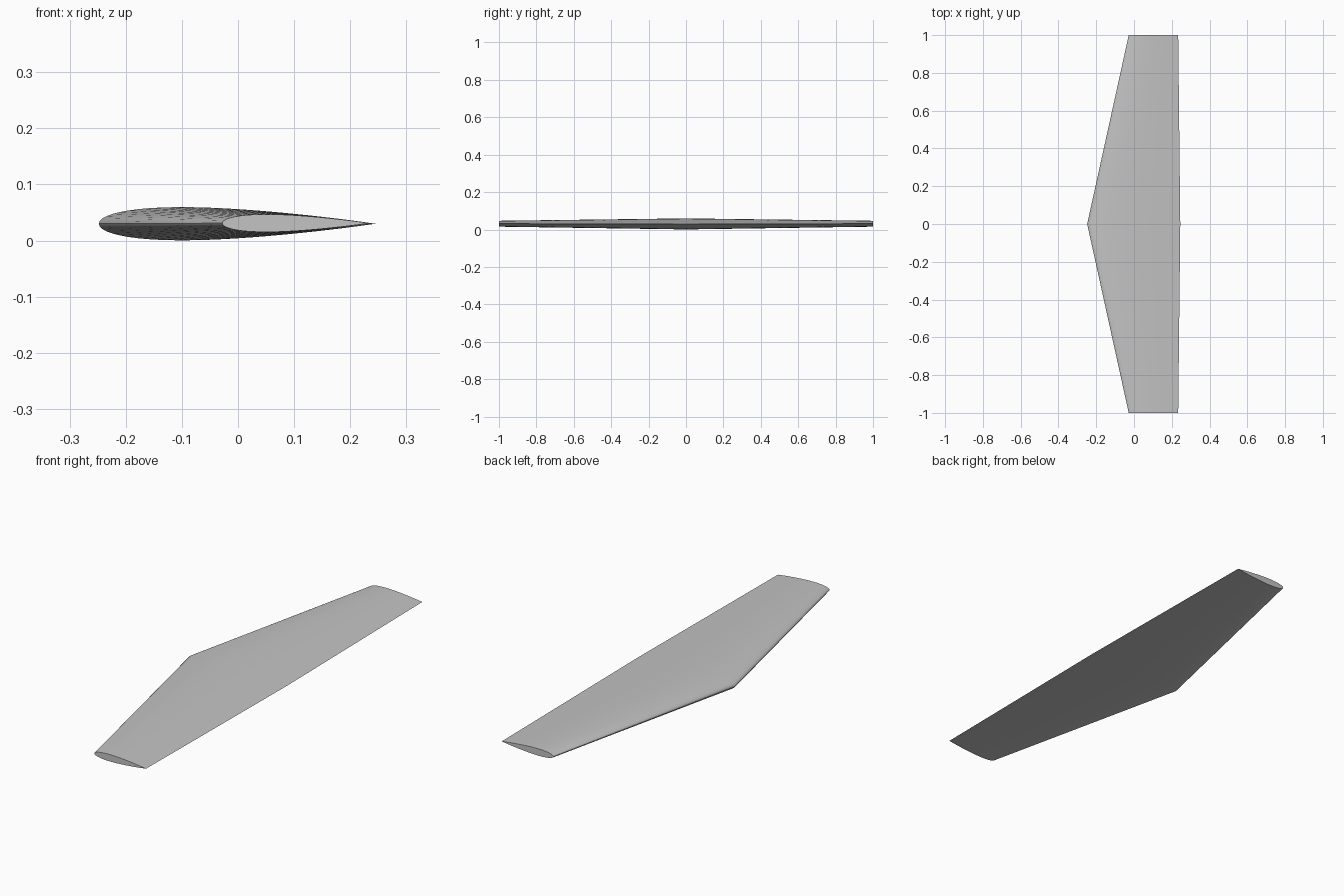
import bpy, bmesh, math

cube = bpy.data.objects.get("Cube")
if cube:
    bpy.data.objects.remove(cube)

# Material
grey = bpy.data.materials.new("light_grey")
grey.use_nodes = True
colour = (0.55, 0.55, 0.55, 1)
grey.diffuse_color = colour
grey.node_tree.nodes["Principled BSDF"].inputs["Base Color"].default_value = colour

STEPS = 28        # divisions from leading to trailing edge
THICKNESS = 0.12  # of the chord


def half_thickness(t):
    """Symmetric aerofoil with a closed trailing edge, t from 0 to 1."""
    return 5 * THICKNESS * (0.2969 * math.sqrt(t) - 0.126 * t - 0.3516 * t**2
                            + 0.2843 * t**3 - 0.1036 * t**4)


def section(bm, y, lead, trail, z):
    """One closed aerofoil ring, over the top and back underneath."""
    chord = trail - lead
    ring = []
    for i in range(2 * STEPS):
        t = (1 - math.cos(math.pi * i / STEPS)) / 2
        side = 1 if i <= STEPS else -1
        ring.append(bm.verts.new((lead + t * chord, y,
                                  z + side * half_thickness(t) * chord)))
    return ring


# Tapered wing: tip, root, tip
bm = bmesh.new()
rings = [section(bm, -1, -0.028, 0.234, 0.031),
         section(bm, 0, -0.248, 0.245, 0.030),
         section(bm, 1, -0.028, 0.234, 0.031)]
for a, b in zip(rings, rings[1:]):
    for i in range(len(a)):
        j = (i + 1) % len(a)
        bm.faces.new((a[i], a[j], b[j], b[i]))

# Flat tip caps
bm.faces.new(rings[0])
bm.faces.new(rings[-1])
bmesh.ops.recalc_face_normals(bm, faces=bm.faces)

mesh = bpy.data.meshes.new("wing")
bm.to_mesh(mesh)
bm.free()
mesh.materials.append(grey)
wing = bpy.data.objects.new("wing", mesh)
bpy.context.collection.objects.link(wing)

# Smooth skin, sharp tips and trailing edge
bpy.ops.object.select_all(action="DESELECT")
wing.select_set(True)
bpy.context.view_layer.objects.active = wing
bpy.ops.object.shade_smooth_by_angle(angle=math.radians(30))
for edge in mesh.edges:
    y0, y1 = (mesh.vertices[v].co.y for v in edge.vertices)
    if abs(y0) > 0.99 and abs(y0 - y1) < 0.01:
        edge.use_edge_sharp = True
